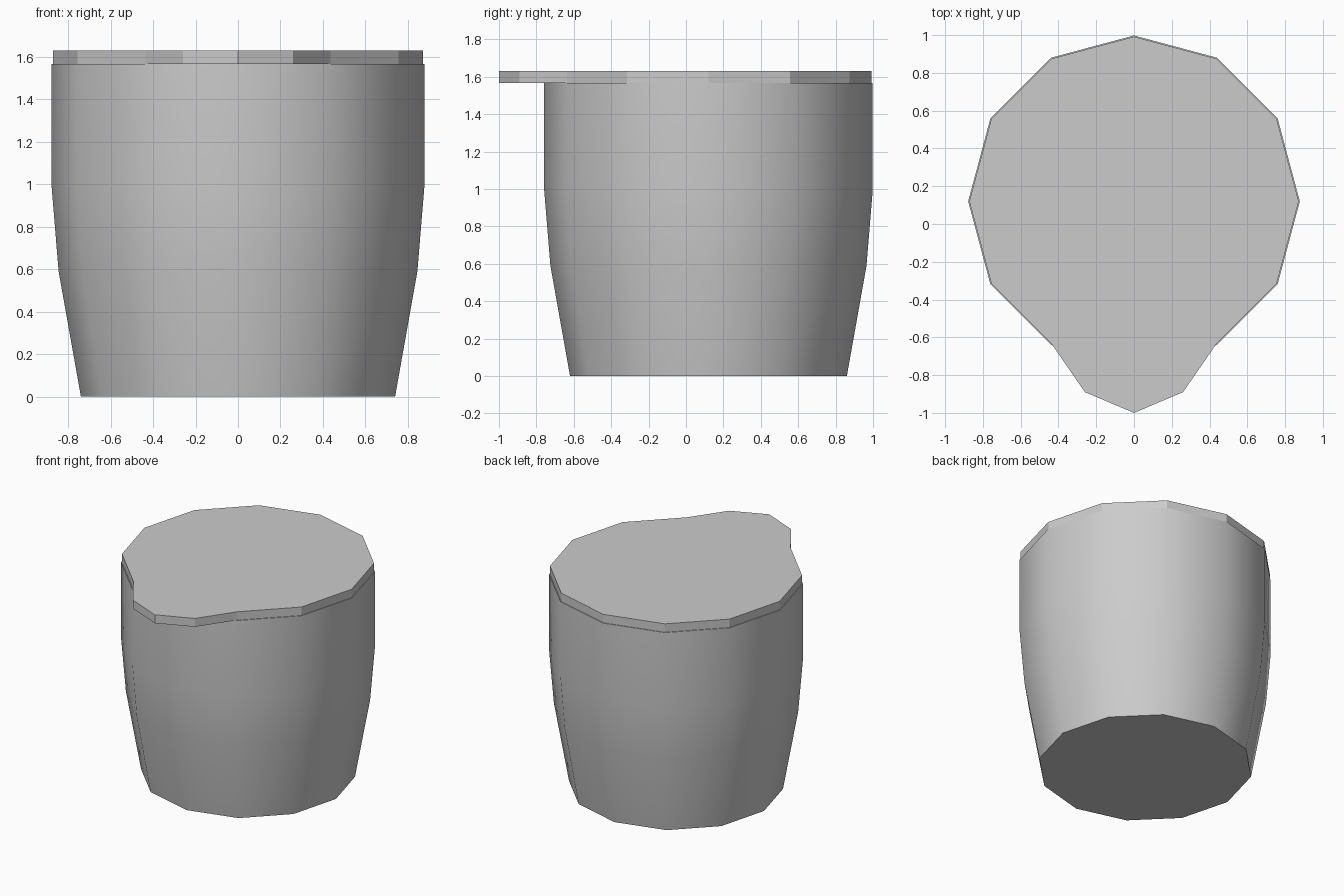
import bpy, bmesh
from math import sin, cos, radians

if "Cube" in bpy.data.objects:
    bpy.data.objects.remove(bpy.data.objects["Cube"])

CY = 0.12   # centre of the round body
SIDES = 12


def ring(r, z):
    return [(r * cos(radians(30 * i)), CY + r * sin(radians(30 * i)), z) for i in range(SIDES)]


def stack(name, rings):
    """Join matching outlines into a closed solid."""
    bm = bmesh.new()
    loops = [[bm.verts.new(p) for p in pts] for pts in rings]
    for a, b in zip(loops, loops[1:]):
        for i in range(len(a)):
            j = (i + 1) % len(a)
            bm.faces.new((a[i], a[j], b[j], b[i]))
    bm.faces.new(loops[0][::-1])
    bm.faces.new(loops[-1])
    mesh = bpy.data.meshes.new(name)
    bm.to_mesh(mesh)
    bm.free()
    obj = bpy.data.objects.new(name, mesh)
    bpy.context.collection.objects.link(obj)
    return obj


# Tapered cup body, smooth around its twelve sides
body = stack("cup_body", [ring(r, z) for r, z in
                          [(0.74, 0), (0.845, 0.59), (0.878, 0.99), (0.878, 1.566)]])
bpy.context.view_layer.objects.active = body
body.select_set(True)
bpy.ops.object.shade_smooth_by_angle(angle=radians(40))

# Flat top slab: the front corner is replaced by a pouring lip
outline = [(x, y) for x, y, z in ring(0.872, 0)]
outline[9:10] = [(-0.26, -0.89), (0, -1.0), (0.26, -0.89)]
stack("top_with_lip", [[(x, y, z) for x, y in outline] for z in (1.566, 1.63)])
